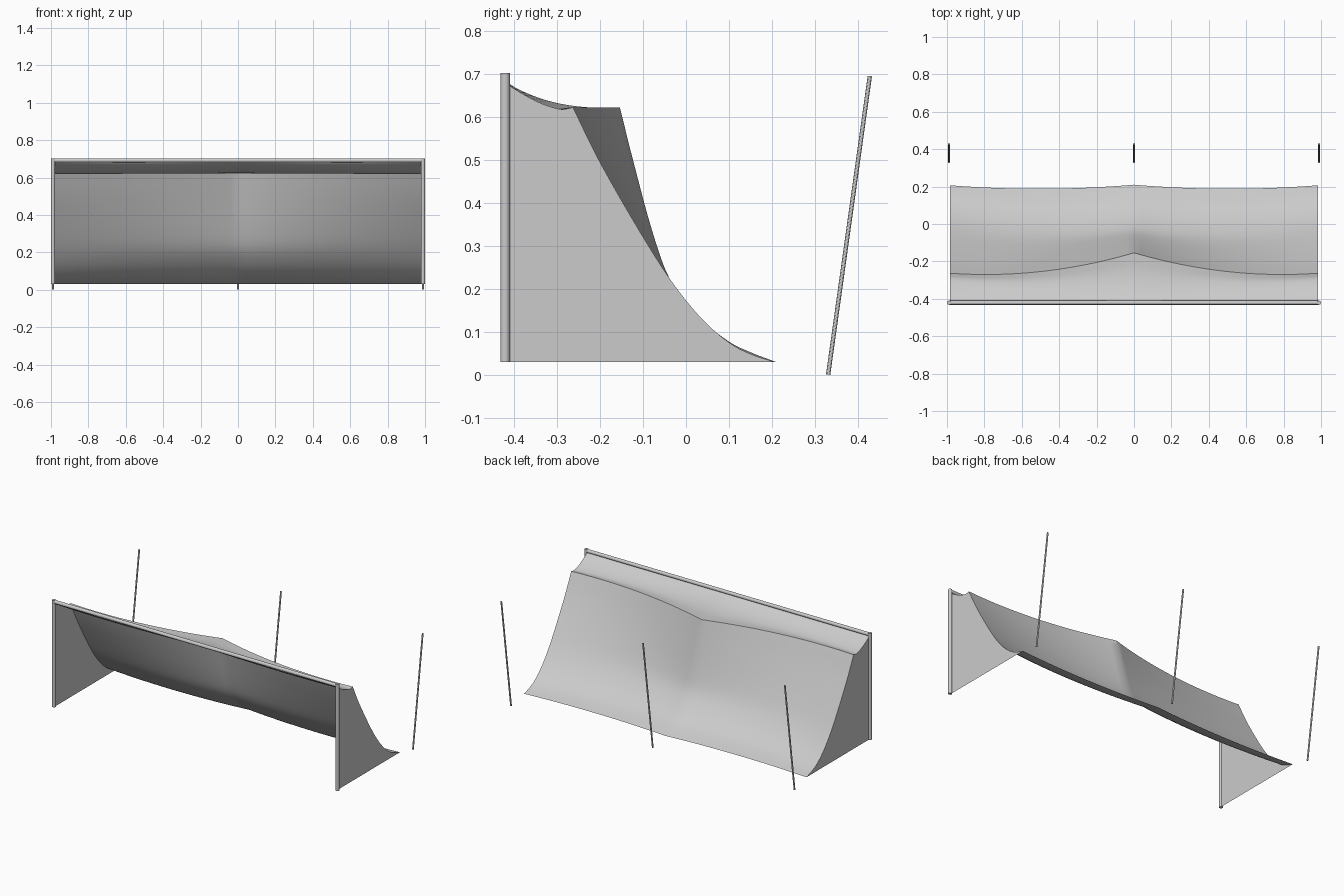
import bpy, bmesh
from mathutils import Vector

if "Cube" in bpy.data.objects:
    bpy.data.objects.remove(bpy.data.objects["Cube"])

HALF = 0.985   # half width of the net


def interp(pts, t):
    """Smooth Catmull-Rom sample along a short list of 2D points, t in 0..1."""
    n = len(pts) - 1
    i = min(int(t * n), n - 1)
    u = t * n - i
    p1, p2 = Vector(pts[i]), Vector(pts[i + 1])
    p0 = Vector(pts[i - 1]) if i > 0 else 2 * p1 - p2
    p3 = Vector(pts[i + 2]) if i + 2 <= n else 2 * p2 - p1
    return 0.5 * (2 * p1 + (p2 - p0) * u + (2 * p0 - 5 * p1 + 4 * p2 - p3) * u * u
                  + (3 * p1 - p0 - 3 * p2 + p3) * u ** 3)


def rod(name, a, b, r, sides=16):
    a, b = Vector(a), Vector(b)
    bpy.ops.mesh.primitive_cylinder_add(vertices=sides, radius=r, depth=(b - a).length,
                                        location=(a + b) / 2)
    o = bpy.context.object
    o.name = name
    o.rotation_euler = (b - a).to_track_quat('Z', 'Y').to_euler()
    bpy.ops.object.shade_smooth_by_angle()
    return o


def finish(name, bm):
    me = bpy.data.meshes.new(name)
    bm.to_mesh(me)
    bm.free()
    o = bpy.data.objects.new(name, me)
    bpy.context.collection.objects.link(o)
    bpy.context.view_layer.objects.active = o
    bpy.ops.object.select_all(action='DESELECT')
    o.select_set(True)
    bpy.ops.object.shade_smooth_by_angle()
    return o


# Net profiles (y, z) at the sides and in the middle
BACK_SIDE = [(-0.263, 0.623), (-0.2, 0.495), (-0.107, 0.333), (-0.035, 0.22),
             (0.033, 0.135), (0.098, 0.077), (0.15, 0.049), (0.207, 0.03)]
BACK_MID = [(-0.154, 0.623), (-0.122, 0.495), (-0.078, 0.333), (-0.036, 0.22),
            (0.030, 0.135), (0.098, 0.079), (0.15, 0.053), (0.21, 0.03)]
TOP_SIDE = [(-0.43, 0.692), (-0.41, 0.673), (-0.35, 0.638), (-0.295, 0.619), (-0.263, 0.623)]
TOP_MID = [(-0.43, 0.692), (-0.39, 0.665), (-0.32, 0.638), (-0.24, 0.624), (-0.154, 0.623)]


def net_sheet(name, side, mid, sag0, sag1, rows, cols=48):
    bm = bmesh.new()
    grid = []
    for j in range(rows + 1):
        v = j / rows
        s, m = interp(side, v), interp(mid, v)
        row = []
        for i in range(cols + 1):
            x = -1 + 2 * i / cols
            t = abs(x)
            p = m.lerp(s, t)
            sag = (sag0 + (sag1 - sag0) * v) * 4 * t * (1 - t)
            row.append(bm.verts.new((x * HALF, p.x - sag, p.y)))
        grid.append(row)
    for j in range(rows):
        for i in range(cols):
            bm.faces.new((grid[j][i], grid[j + 1][i], grid[j + 1][i + 1], grid[j][i + 1]))
    bmesh.ops.reverse_faces(bm, faces=bm.faces[:])
    bm.normal_update()
    if sum(f.normal.z for f in bm.faces) < 0:
        bmesh.ops.reverse_faces(bm, faces=bm.faces[:])
    return finish(name, bm)


net_sheet("back_net", BACK_SIDE, BACK_MID, 0.045, 0.02, 28)
net_sheet("top_net", TOP_SIDE, TOP_MID, 0.0, 0.045, 14)

# Side nets: flat panels between post and back net
for sx, label in ((-1, "left"), (1, "right")):
    bm = bmesh.new()
    outline = [interp(TOP_SIDE, i / 14) for i in range(14)]
    outline += [interp(BACK_SIDE, i / 28) for i in range(29)]
    outline.append(Vector((-0.43, 0.03)))
    vs = [bm.verts.new((sx * HALF, p.x, p.y)) for p in outline]
    f = bm.faces.new(vs)
    f.normal_update()
    if f.normal.x * sx < 0:
        f.normal_flip()
    bmesh.ops.triangulate(bm, faces=bm.faces[:])
    finish(label + "_side_net", bm)
    # Goal post
    rod(label + "_post", (sx * 0.989, -0.421, 0.03), (sx * 0.989, -0.421, 0.703), 0.011)

# Crossbar
rod("crossbar", (-0.99, -0.421, 0.692), (0.99, -0.421, 0.692), 0.011)

# Leaning net stakes behind the goal
for x, label in ((-0.989, "left"), (0, "middle"), (0.989, "right")):
    rod(label + "_stake", (x, 0.331, 0.001), (x, 0.428, 0.696), 0.005, 12)
